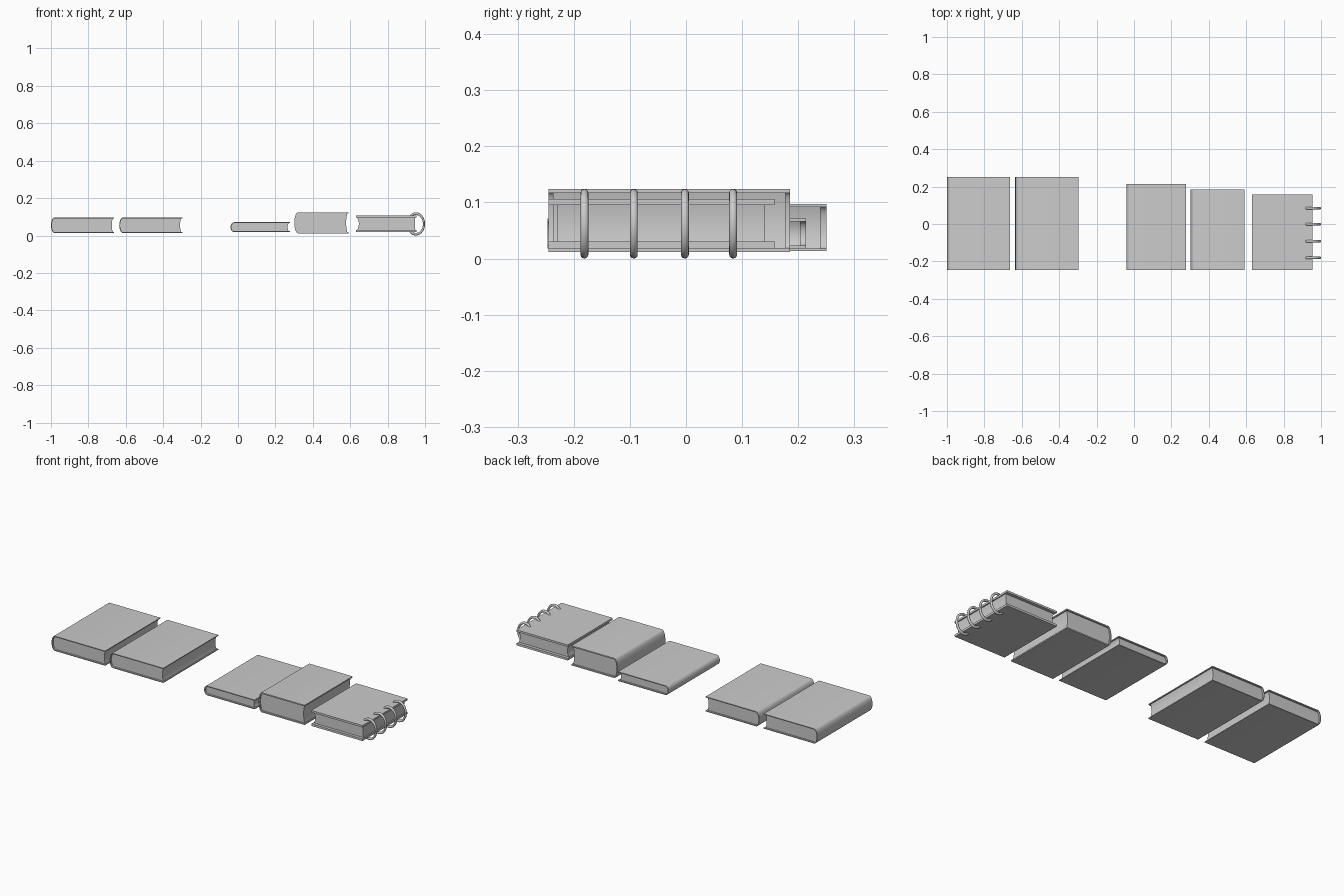
import bpy, bmesh, math

if "Cube" in bpy.data.objects:
    bpy.data.objects.remove(bpy.data.objects["Cube"])


def extrude_profile(name, pts, y0, y1):
    """Extrude a closed XZ profile from y0 to y1."""
    bm = bmesh.new()
    face = bm.faces.new([bm.verts.new((x, y0, z)) for x, z in pts])
    ret = bmesh.ops.extrude_face_region(bm, geom=[face])
    moved = [v for v in ret["geom"] if isinstance(v, bmesh.types.BMVert)]
    bmesh.ops.translate(bm, verts=moved, vec=(0, y1 - y0, 0))
    bmesh.ops.recalc_face_normals(bm, faces=bm.faces)
    return finish(name, bm)


def finish(name, bm):
    mesh = bpy.data.meshes.new(name)
    bm.to_mesh(mesh)
    bm.free()
    ob = bpy.data.objects.new(name, mesh)
    bpy.context.collection.objects.link(ob)
    bpy.ops.object.select_all(action='DESELECT')
    ob.select_set(True)
    bpy.context.view_layer.objects.active = ob
    bpy.ops.object.shade_smooth_by_angle(angle=math.radians(35))
    return ob


def arc(x, depth, z0, z1, n=14):
    """Half ellipse bulging toward -x, from z1 down to z0."""
    zc, h = (z0 + z1) / 2, (z1 - z0) / 2
    return [(x - depth * math.sin(math.pi * i / n), zc + h * math.cos(math.pi * i / n))
            for i in range(n + 1)]


def shallow_arc(x, sag, z0, z1, n=8):
    """Shallow curve, bowing by sag in x, from z0 up to z1."""
    return [(x + sag * (1 - (2 * i / n - 1) ** 2), z0 + (z1 - z0) * i / n) for i in range(n + 1)]


def hardback(name, x0, x1, y0, y1, z0, z1, t, inset, overhang, spine=0.02):
    # wrap-around cover with rounded spine
    xs = x0 + spine
    outer = [(x1, z1)] + arc(xs, spine, z0, z1) + [(x1, z0)]
    inner = [(x1, z1 - t)] + arc(xs, spine - t, z0 + t, z1 - t) + [(x1, z0 + t)]
    extrude_profile(name + "_cover", outer + inner[::-1], y0, y1)
    # page block with slightly hollow fore edge
    pages = arc(xs, spine - t, z0 + t, z1 - t) + shallow_arc(x1 - overhang, -0.006, z0 + t, z1 - t)
    extrude_profile(name + "_pages", pages, y0 + inset, y1 - inset)


hardback("left_book", -1.0, -0.663, -0.245, 0.25, 0.013, 0.097, 0.005, 0.01, 0.006)
hardback("second_book", -0.635, -0.298, -0.245, 0.25, 0.013, 0.097, 0.005, 0.01, 0.006)
hardback("thin_book", -0.04, 0.277, -0.247, 0.214, 0.018, 0.071, 0.005, 0.01, 0.006)
hardback("thick_book", 0.301, 0.59, -0.245, 0.185, 0.012, 0.124, 0.007, 0.008, 0.006)

# ring notebook: two boards and a page block
for part, z0, z1 in (("bottom", 0.018, 0.030), ("top", 0.095, 0.106)):
    extrude_profile("notebook_%s_cover" % part,
                    [(0.632, z0), (0.954, z0), (0.954, z1), (0.632, z1)], -0.245, 0.158)
pages = shallow_arc(0.638, 0.008, 0.030, 0.095)[::-1] + shallow_arc(0.948, -0.003, 0.030, 0.095)
extrude_profile("notebook_pages", pages, -0.229, 0.141)

# binding rings, slightly taller than wide
for i, y in enumerate((-0.181, -0.093, -0.002, 0.084)):
    bpy.ops.mesh.primitive_torus_add(major_radius=0.055, minor_radius=0.007,
                                     major_segments=40, minor_segments=12,
                                     location=(0.951, y, 0.062),
                                     rotation=(math.pi / 2, 0, 0))
    ring = bpy.context.object
    ring.name = "binding_ring_%d" % (i + 1)
    ring.scale = (0.79, 1, 1)
    bpy.ops.object.shade_smooth_by_angle(angle=math.radians(40))
